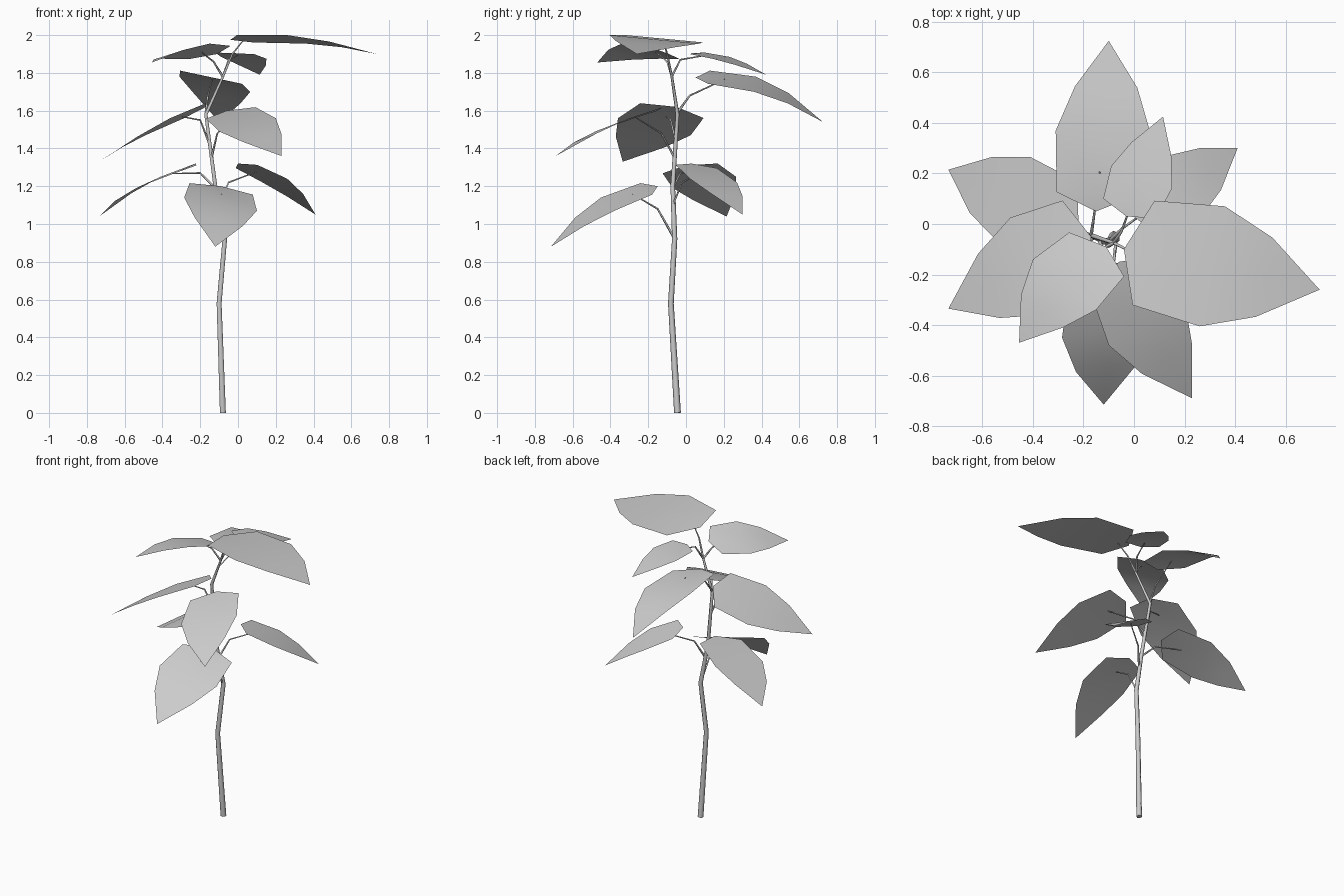
import bpy
import bmesh
from mathutils import Vector

cube = bpy.data.objects.get("Cube")
if cube:
    bpy.data.objects.remove(cube, do_unlink=True)


def make_material(name, colour):
    material = bpy.data.materials.new(name)
    material.use_nodes = True
    material.diffuse_color = colour
    material.node_tree.nodes["Principled BSDF"].inputs["Base Color"].default_value = colour
    return material


plant_grey = make_material("plant grey", (.6, .6, .6, 1))

# Leaf outline: position along the midrib and share of the full half width
WIDEST = .45
OUTLINE = [(.1, .87), (WIDEST, 1), (.715, .66)]


def finish(name, bm):
    """Turn a bmesh into a smooth-shaded object."""
    mesh = bpy.data.meshes.new(name)
    bm.to_mesh(mesh)
    bm.free()
    mesh.materials.append(plant_grey)
    for face in mesh.polygons:
        face.use_smooth = True
    obj = bpy.data.objects.new(name, mesh)
    bpy.context.collection.objects.link(obj)
    return obj


def add_tube(name, points, radii, sides):
    """Sweep a tapering tube along a path of points."""
    curve = bpy.data.curves.new(name, "CURVE")
    curve.dimensions = "3D"
    curve.bevel_depth = 1
    curve.bevel_resolution = (sides - 4) // 2
    curve.use_fill_caps = True
    spline = curve.splines.new("POLY")
    spline.points.add(len(points) - 1)
    for target, point, radius in zip(spline.points, points, radii):
        target.co = (*point, 1)
        target.radius = radius
    spline.use_smooth = True
    curve.materials.append(plant_grey)
    obj = bpy.data.objects.new(name, curve)
    bpy.context.collection.objects.link(obj)


def add_leaf(name, base, tip, left, right, joint=None, knee=None):
    """Arched leaf through its base, tip and two widest points, with its stalk."""
    base, tip, left, right = map(Vector, (base, tip, left, right))
    half_width = (left - right) / 2
    arch = (left + right) / 2 - base.lerp(tip, WIDEST)

    def midrib(u):
        return base.lerp(tip, u) + arch * u * (1 - u) / (WIDEST * (1 - WIDEST))

    bm = bmesh.new()
    start = bm.verts.new(base)
    end = bm.verts.new(tip)
    rows = [[bm.verts.new(midrib(u) + half_width * width * side) for side in (-1, 0, 1)]
            for u, width in OUTLINE]
    for i in (0, 1):
        bm.faces.new((start, rows[0][i], rows[0][i + 1]))
        bm.faces.new((rows[-1][i + 1], rows[-1][i], end))
        for near, far in zip(rows, rows[1:]):
            bm.faces.new((near[i], far[i], far[i + 1], near[i + 1]))
    bmesh.ops.recalc_face_normals(bm, faces=bm.faces)
    bm.normal_update()
    if sum(face.normal.z for face in bm.faces) < 0:
        bmesh.ops.reverse_faces(bm, faces=bm.faces)
    finish(name + "_leaf", bm)

    # Bent stalk from the stem to the underside of the midrib
    if joint:
        under = midrib(.22) - Vector((0, 0, .006))
        add_tube(name + "_stalk", [joint, knee, under], [.007, .005, .003], 4)


# Crooked tapering stem
stem = [(-.08, -.045, 0), (-.1, -.08, .58), (-.07, -.06, .92), (-.12, -.07, 1.2),
        (-.17, -.045, 1.58), (-.08, -.075, 1.78), (-.03, -.1, 1.9), (.03, -.12, 1.975)]
add_tube("stem", stem, [.018, .015, .014, .012, .01, .007, .005, .003], 6)

# Lower tier of leaves
add_leaf("lower_front", (-.09, -.15, 1.2), (-.12, -.715, .88),
         (.1, -.38, 1.07), (-.285, -.45, 1.14),
         (-.07, -.06, .92), (-.08, -.15, 1.08))
add_leaf("lower_right", (-.22, 0, 1.31), (-.735, .215, 1.04),
         (-.41, .265, 1.25), (-.54, -.07, 1.19),
         (-.12, -.07, 1.19), (-.2, -.03, 1.27))
add_leaf("lower_left", (0, .03, 1.32), (.41, .3, 1.05),
         (.13, .27, 1.22), (.26, .02, 1.24),
         (-.1, -.07, 1.1), (-.05, -.02, 1.22))

# Middle tier of leaves
add_leaf("middle_front", (-.06, -.15, 1.6), (.23, -.69, 1.36),
         (.2, -.3, 1.56), (-.1, -.48, 1.49),
         (-.14, -.06, 1.35), (-.11, -.13, 1.48))
add_leaf("middle_right", (-.17, -.05, 1.62), (-.735, -.335, 1.33),
         (-.49, .025, 1.47), (-.36, -.36, 1.56),
         (-.15, -.05, 1.42), (-.2, -.08, 1.55))
add_leaf("middle_back", (-.15, .05, 1.775), (-.1, .725, 1.54),
         (-.31, .37, 1.78), (.065, .36, 1.7),
         (-.17, -.045, 1.59), (-.16, .02, 1.68))

# Upper tier of leaves
add_leaf("upper_back", (-.03, .03, 1.905), (.115, .425, 1.79),
         (-.09, .23, 1.885), (.15, .14, 1.875),
         (-.08, -.075, 1.78), (-.05, -.03, 1.87))
add_leaf("upper_right", (-.11, -.09, 1.9), (-.455, -.47, 1.855),
         (-.4, -.14, 1.875), (-.15, -.34, 1.955),
         (-.08, -.075, 1.78), (-.13, -.1, 1.86))
add_leaf("top", (-.04, -.1, 1.975), (.735, -.26, 1.9),
         (.36, .07, 1.955), (.26, -.405, 2))
